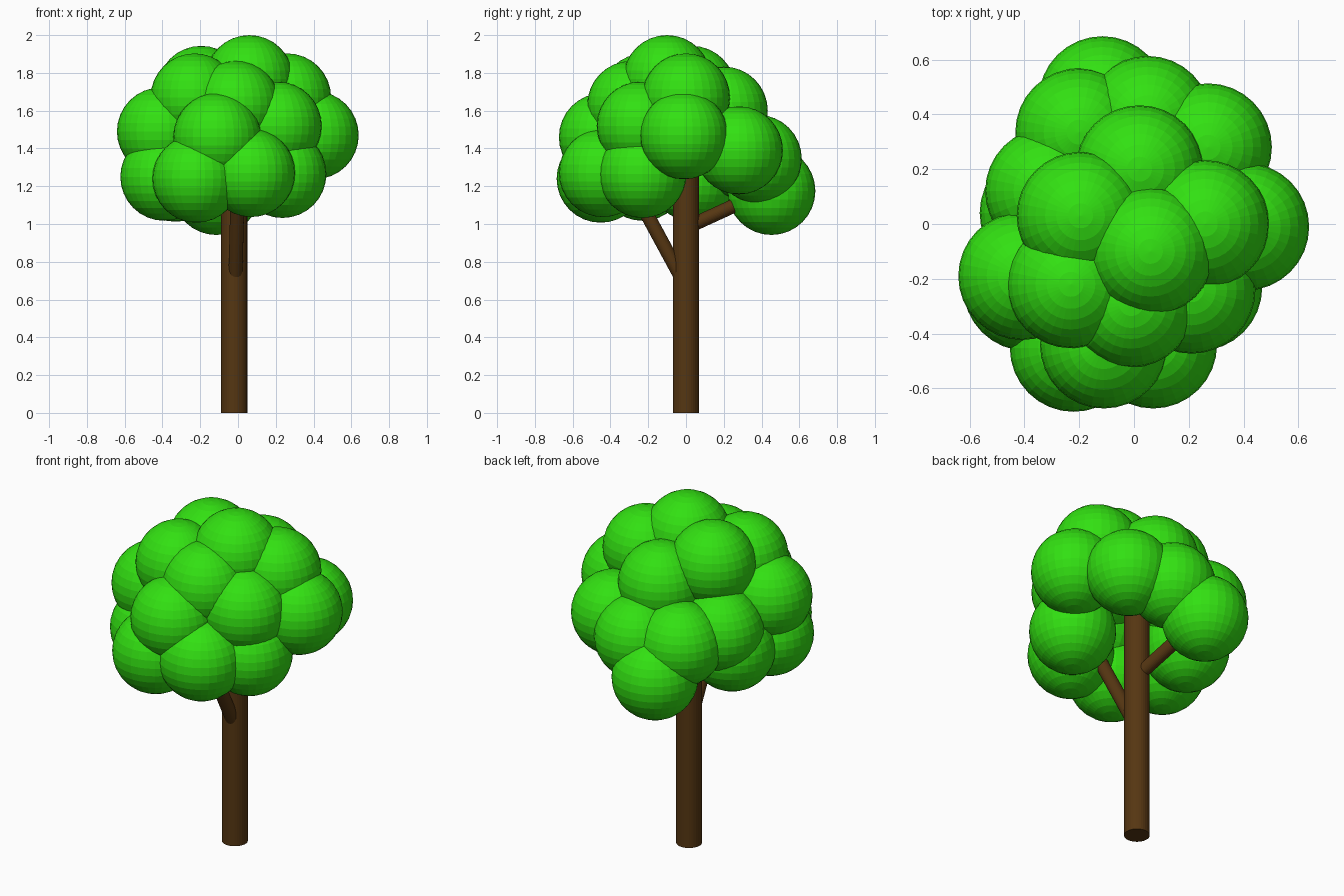
import bpy
from mathutils import Vector

if "Cube" in bpy.data.objects:
    bpy.data.objects.remove(bpy.data.objects["Cube"])


def material(name, rgb):
    m = bpy.data.materials.new(name)
    m.diffuse_color = (*rgb, 1)
    m.use_nodes = True
    m.node_tree.nodes["Principled BSDF"].inputs["Base Color"].default_value = m.diffuse_color
    return m


leaf = material("leaf green", (0.032, 0.75, 0.006))
bark = material("bark brown", (0.092, 0.037, 0.006))


def limb(name, start, end, radius):
    """Straight cylinder between two points."""
    a, b = Vector(start), Vector(end)
    bpy.ops.mesh.primitive_cylinder_add(vertices=32, radius=radius,
                                        depth=(b - a).length, location=(a + b) / 2)
    ob = bpy.context.object
    ob.rotation_euler = (b - a).to_track_quat('Z', 'Y').to_euler()
    ob.name = name
    ob.data.materials.append(bark)


# Trunk and its two branches
limb("trunk", (-0.02, 0, 0), (-0.02, 0, 1.42), 0.069)
limb("front_branch", (-0.015, 0, 0.67), (0.0, -0.32, 1.26), 0.037)
limb("back_branch", (-0.02, 0, 0.98), (-0.09, 0.36, 1.145), 0.037)

# Leaf clumps: centre of each ball
clumps = [
    # front
    (-0.11, -0.44, 1.46), (-0.22, -0.452, 1.24), (0.07, -0.44, 1.27),
    # left
    (-0.408, -0.19, 1.49), (-0.39, -0.23, 1.25),
    (-0.31, 0.12, 1.38), (-0.33, 0.04, 1.245),
    # crown
    (-0.23, -0.22, 1.67), (-0.01, -0.29, 1.63), (0.06, -0.10, 1.767),
    (-0.195, 0.03, 1.71), (0.26, 0.0, 1.67), (0.02, 0.20, 1.60),
    # right
    (0.21, -0.24, 1.52), (0.406, -0.01, 1.47), (0.235, -0.23, 1.265),
    # back
    (0.27, 0.28, 1.39), (0.05, 0.38, 1.345), (-0.20, 0.335, 1.35),
    (-0.115, 0.452, 1.175),
]
for i, c in enumerate(clumps):
    bpy.ops.mesh.primitive_uv_sphere_add(segments=32, ring_count=16,
                                         radius=0.233, location=c)
    ob = bpy.context.object
    ob.name = f"leaf_clump_{i + 1}"
    ob.data.materials.append(leaf)
